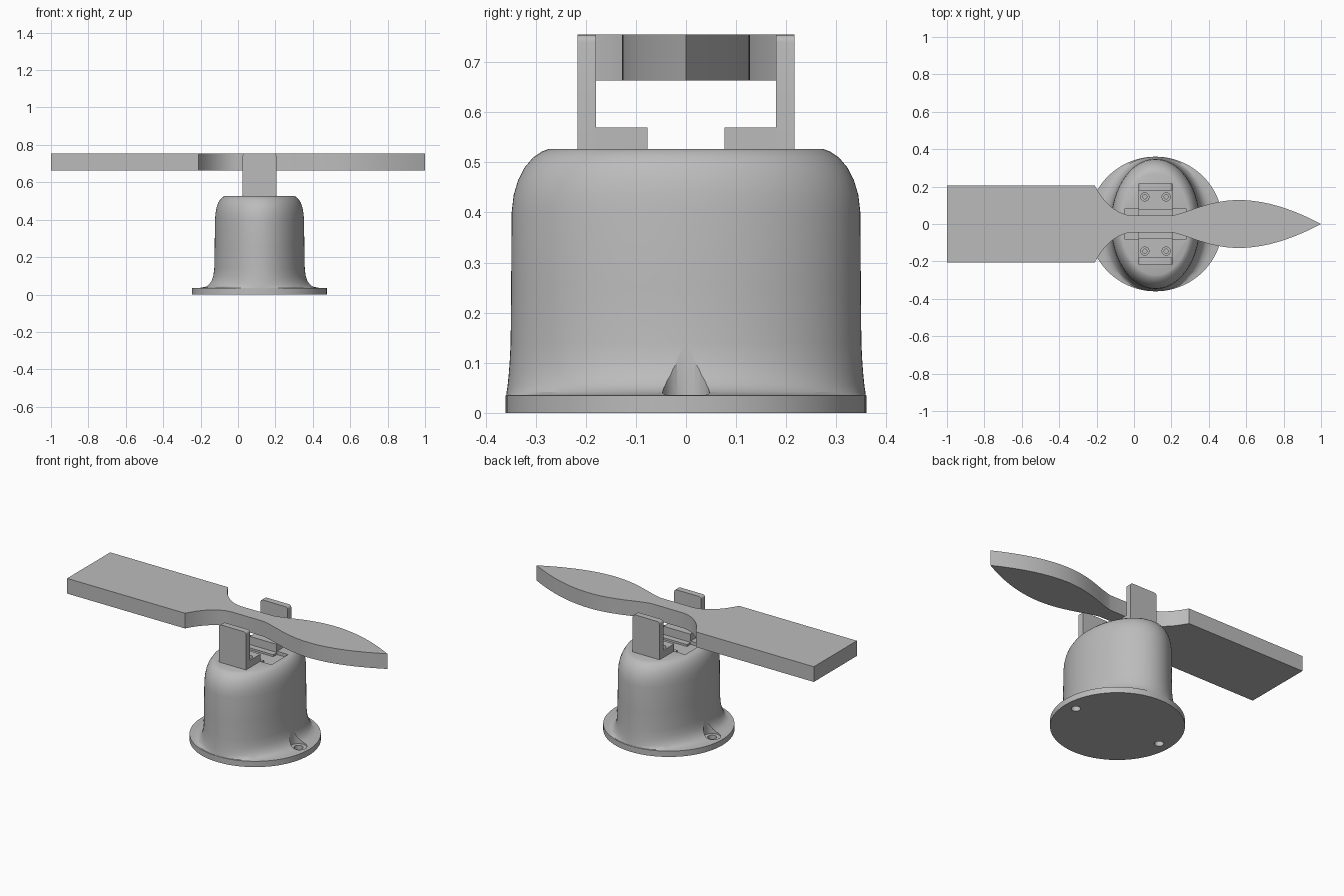
import bpy, bmesh, math
from mathutils import Matrix, Vector

cube = bpy.data.objects.get("Cube")
if cube:
    bpy.data.objects.remove(cube, do_unlink=True)

CX = 0.115  # centre line of the stand
TOP = 0.527

grey = bpy.data.materials.new("plain grey")
grey.use_nodes = True
grey.diffuse_color = (0.5, 0.5, 0.5, 1)
grey.node_tree.nodes["Principled BSDF"].inputs["Base Color"].default_value = (0.5, 0.5, 0.5, 1)


def finish(name, bm):
    bmesh.ops.recalc_face_normals(bm, faces=bm.faces)
    mesh = bpy.data.meshes.new(name)
    bm.to_mesh(mesh)
    bm.free()
    mesh.materials.append(grey)
    ob = bpy.data.objects.new(name, mesh)
    bpy.context.collection.objects.link(ob)
    return ob


def smooth(ob, angle=30):
    bpy.ops.object.select_all(action='DESELECT')
    ob.select_set(True)
    bpy.context.view_layer.objects.active = ob
    bpy.ops.object.shade_smooth_by_angle(angle=math.radians(angle))


def box(name, lo, hi):
    bm = bmesh.new()
    lo, hi = Vector(lo), Vector(hi)
    bmesh.ops.create_cube(bm, size=1, matrix=Matrix.Translation((lo + hi) / 2)
                          @ Matrix.Diagonal((hi - lo).to_4d()))
    return finish(name, bm)


def cylinder(name, x, y, z0, z1, r):
    bm = bmesh.new()
    bmesh.ops.create_cone(bm, cap_ends=True, segments=32, radius1=r, radius2=r, depth=z1 - z0,
                          matrix=Matrix.Translation((x, y, (z0 + z1) / 2)))
    return finish(name, bm)


def prism(name, outline, offset, direction):
    """Extrude a closed outline of 3D points."""
    bm = bmesh.new()
    face = bm.faces.new([bm.verts.new(Vector(p) + Vector(offset)) for p in outline])
    new = bmesh.ops.extrude_face_region(bm, geom=[face])["geom"]
    bmesh.ops.translate(bm, vec=direction, verts=[v for v in new if isinstance(v, bmesh.types.BMVert)])
    return finish(name, bm)


def cut(ob, cutter):
    mod = ob.modifiers.new("cut", 'BOOLEAN')
    mod.operation, mod.solver, mod.object = 'DIFFERENCE', 'EXACT', cutter
    bpy.context.view_layer.objects.active = ob
    bpy.ops.object.modifier_apply(modifier=mod.name)
    bpy.data.objects.remove(cutter, do_unlink=True)


# Stand: round foot flaring into an oval body with a rounded shoulder
rings = [(0, .36, .36), (.035, .36, .36), (.036, .318, .3585), (.042, .288, .358), (.055, .27, .356),
         (.075, .256, .354), (.1, .247, .352), (.14, .242, .35), (.25, .24, .349), (.4, .238, .348),
         (.435, .235, .344), (.465, .23, .335), (.49, .221, .322), (.51, .209, .305),
         (.522, .196, .287), (TOP, .184, .273)]
N = 96
bm = bmesh.new()
loops = [[bm.verts.new((CX + rx * math.cos(i * math.tau / N), ry * math.sin(i * math.tau / N), z))
          for i in range(N)] for z, rx, ry in rings]
for a, b in zip(loops, loops[1:]):
    for i in range(N):
        j = (i + 1) % N
        bm.faces.new((a[i], a[j], b[j], b[i]))
bm.faces.new(loops[0])
bm.faces.new(loops[-1])
stand = finish("stand", bm)

# Screw holes with flat seats in the flare, and a shallow tray in the top
for side in (-1, 1):
    cut(stand, cylinder("seat_cutter", CX + side * .29, 0, .03, .2, .047))
    cut(stand, cylinder("hole_cutter", CX + side * .29, 0, -.05, .1, .025))
cut(stand, box("tray_cutter", (CX - .165, -.08, TOP - .02), (CX + .165, .08, TOP + .1)))
smooth(stand)

# L-shaped brackets with rounded top corners and two screw sockets each
W = .09
for side, label in ((-1, "front"), (1, "back")):
    r = .015
    plate = [(-W, 0, TOP - .005), (W, 0, TOP - .005)]
    for sx, start in ((1, 0), (-1, 90)):
        for k in range(5):
            t = math.radians(start + k * 22.5)
            plate.append((sx * (W - r) + r * math.cos(t), 0, .755 - r + r * math.sin(t)))
    smooth(prism(label + "_bracket_upright", plate, (CX, side * .18, 0), (0, side * .037, 0)))
    ys = sorted((side * .077, side * .182))
    foot = box(label + "_bracket_foot", (CX - W, ys[0], TOP - .005), (CX + W, ys[1], .57))
    for sx in (-1, 1):
        cut(foot, cylinder("socket_cutter", CX + sx * .057, side * .145, .55, .6, .022))
        cut(foot, cylinder("bore_cutter", CX + sx * .057, side * .145, .535, .6, .011))
    smooth(foot)
    # low lug under the inner end of the foot
    ys = sorted((side * .045, side * .082))
    box(label + "_lug", (CX - W, ys[0], TOP - .025), (CX + W, ys[1], TOP - .008))


# Vane: square paddle, concave shoulders, thin neck and a leaf-shaped pointed blade
def bezier(p, steps=14):
    pts = []
    for i in range(1, steps + 1):
        t = i / steps
        w = ((1 - t) ** 3, 3 * t * (1 - t) ** 2, 3 * t * t * (1 - t), t ** 3)
        pts.append(tuple(sum(a * q[k] for a, q in zip(w, p)) for k in (0, 1)))
    return pts


edge = [(-1, .206), (-.21, .206)]
edge += bezier([(-.21, .206), (-.16, .11), (-.09, .05), (-.01, .045)])
edge += [(.2, .045)]
edge += bezier([(.2, .045), (.29, .06), (.4, .128), (.56, .128)])
edge += bezier([(.56, .128), (.72, .128), (.87, .068), (1, 0)])
outline = [(x, y, 0) for x, y in edge] + [(x, -y, 0) for x, y in reversed(edge[:-1])]
smooth(prism("vane", outline, (0, 0, .663), (0, 0, .092)), 25)
